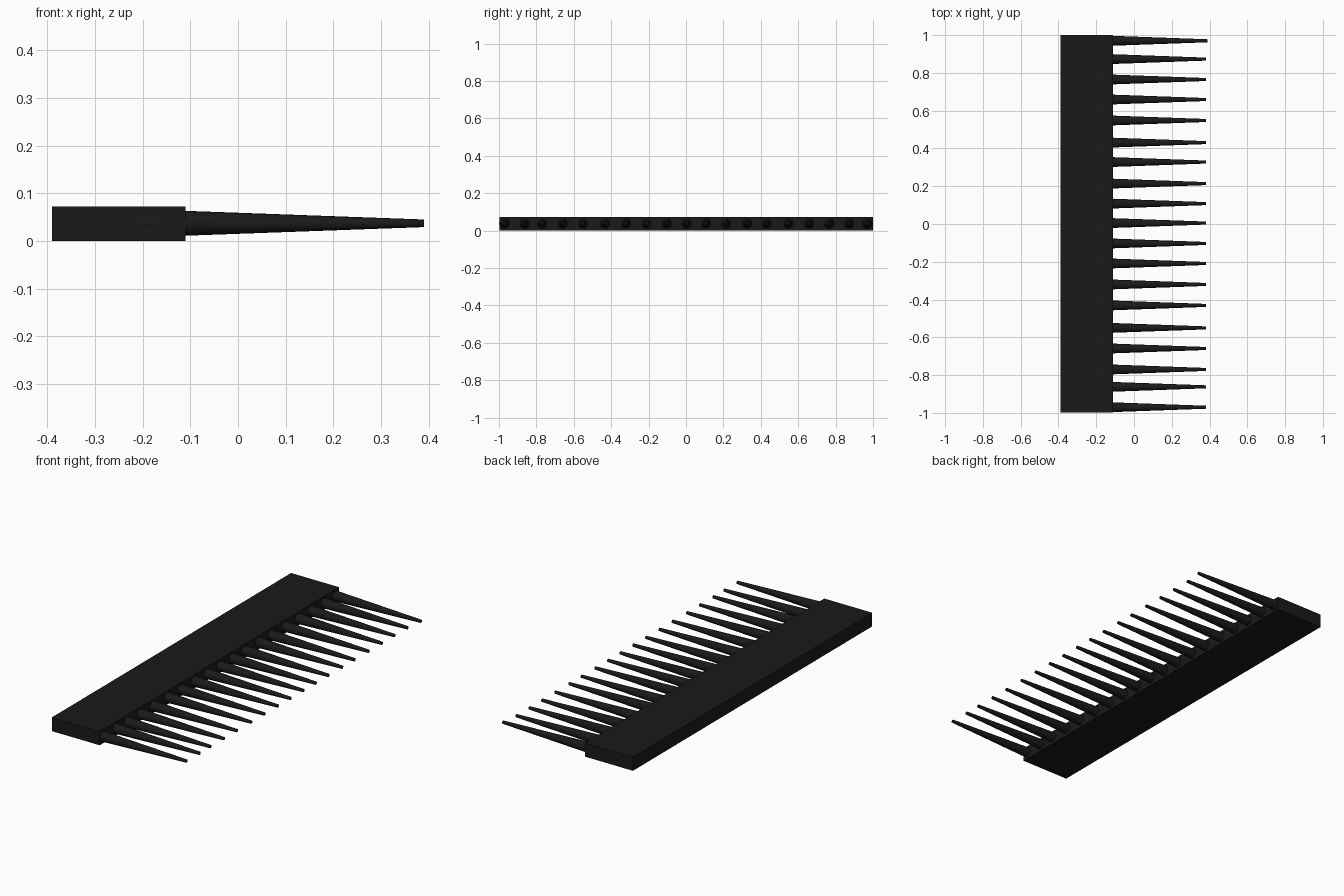
import bpy, math

if "Cube" in bpy.data.objects:
    bpy.data.objects.remove(bpy.data.objects["Cube"])

mat = bpy.data.materials.new("black_plastic")
mat.diffuse_color = (0.01, 0.01, 0.01, 1)
mat.use_nodes = True
mat.node_tree.nodes["Principled BSDF"].inputs["Base Color"].default_value = mat.diffuse_color

MID_Z = 0.036


def finish(name):
    ob = bpy.context.object
    ob.name = name
    ob.data.materials.append(mat)
    return ob


# Spine: flat rectangular bar
bpy.ops.mesh.primitive_cube_add(size=1, location=(-0.25, 0.0015, MID_Z))
spine = finish("spine")
spine.scale = (0.28, 1.997, 0.072)
bpy.ops.object.transform_apply(location=False, rotation=False, scale=True)

# Teeth: tapered round pins sunk into the spine, slightly uneven spacing
tooth_y = [0.97, 0.873, 0.765, 0.659, 0.548, 0.431, 0.328, 0.214, 0.108, 0.005,
           -0.103, -0.209, -0.32, -0.431, -0.55, -0.659, -0.77, -0.862, -0.97]
for i, y in enumerate(tooth_y):
    root = -0.19 if i == 0 else -0.2
    bpy.ops.mesh.primitive_cone_add(
        vertices=32, radius1=0.029, radius2=0.008, depth=0.58,
        location=(root + 0.29, y, MID_Z + 0.001), rotation=(0, math.pi / 2, 0))
    finish(f"tooth_{i + 1}")
    bpy.ops.object.shade_smooth_by_angle()
